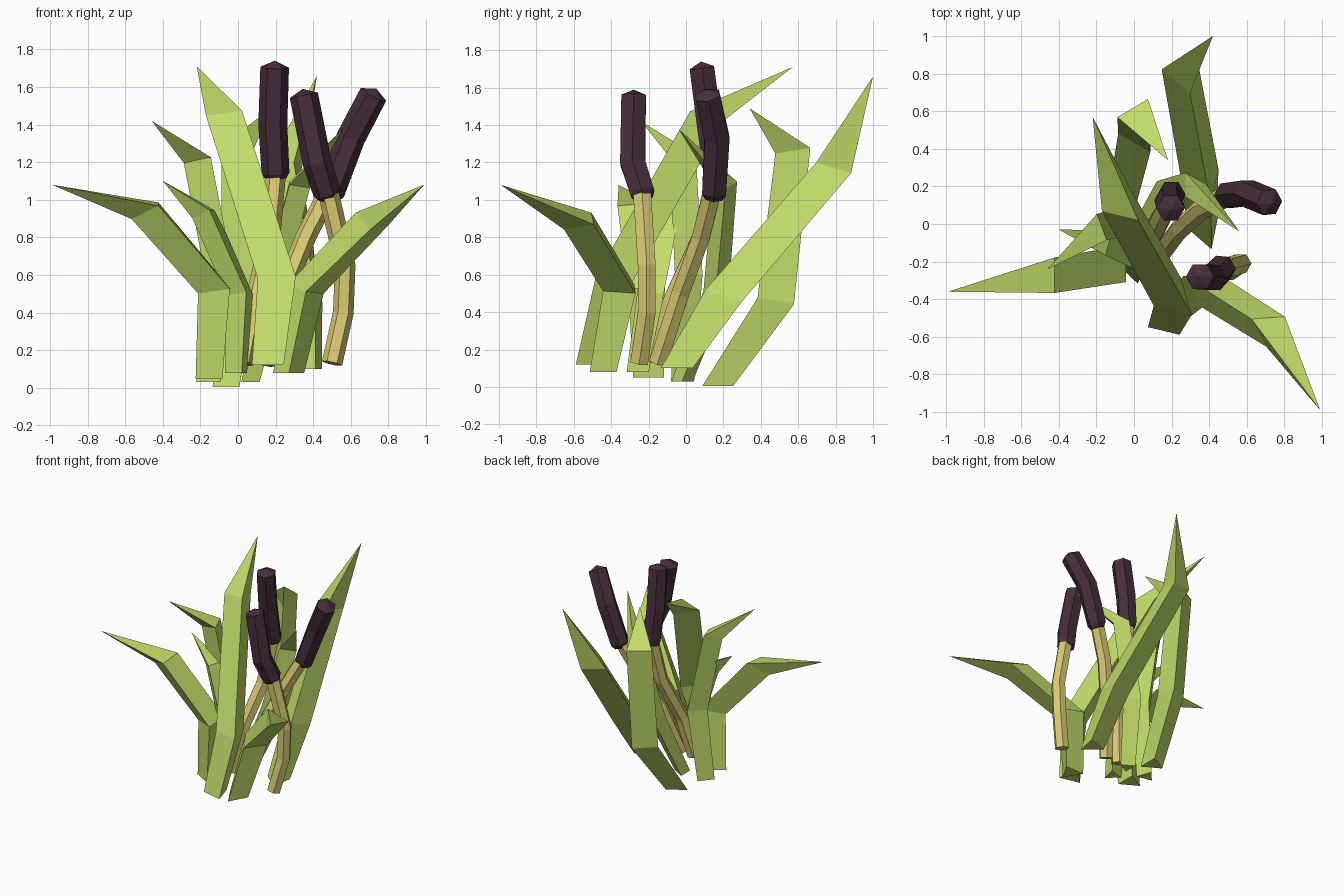
import bpy, bmesh, math
from mathutils import Vector

if "Cube" in bpy.data.objects:
    bpy.data.objects.remove(bpy.data.objects["Cube"])


def material(name, rgb):
    m = bpy.data.materials.new(name)
    m.diffuse_color = (*rgb, 1)
    m.use_nodes = True
    m.node_tree.nodes["Principled BSDF"].inputs["Base Color"].default_value = m.diffuse_color
    return m


GREEN = material("leaf green", (0.54, 0.72, 0.145))
STRAW = material("stem straw", (0.70, 0.60, 0.175))
PLUM = material("seed head plum", (0.064, 0.027, 0.045))
UP = Vector((0, 0, 1))


def tube(name, pts, radii, sides, mat, hint=(1, 0, 0), upright=0.0):
    """Sweep a polygon ring along pts; a zero radius makes a point.
    hint aims the first corner, upright tips the rings towards level."""
    pts = [Vector(p) for p in pts]
    hint = Vector(hint)
    bm = bmesh.new()
    rings = []
    last = len(pts) - 1
    for i, (p, r) in enumerate(zip(pts, radii)):
        if r == 0:
            rings.append([bm.verts.new(p)])
            continue
        a = (p - pts[i - 1]).normalized() if i else Vector()
        b = (pts[i + 1] - p).normalized() if i < last else Vector()
        n = (a + b).normalized()
        if upright:
            n = UP if i == 0 else (n + UP * upright).normalized()
        u = (hint - n * hint.dot(n)).normalized()
        v = n.cross(u)
        ring = []
        for k in range(sides):
            t = 2 * math.pi * k / sides
            ring.append(bm.verts.new(p + (u * math.cos(t) + v * math.sin(t)) * r))
        rings.append(ring)
    for lo, hi in zip(rings, rings[1:]):
        for k in range(sides):
            j = (k + 1) % sides
            if len(hi) == 1:
                bm.faces.new((lo[k], lo[j], hi[0]))
            else:
                bm.faces.new((lo[k], lo[j], hi[j], hi[k]))
    if len(rings[0]) > 1:
        bm.faces.new(rings[0][::-1])
    if len(rings[-1]) > 1:
        bm.faces.new(rings[-1])
    bmesh.ops.recalc_face_normals(bm, faces=bm.faces)
    me = bpy.data.meshes.new(name)
    bm.to_mesh(me)
    bm.free()
    me.materials.append(mat)
    ob = bpy.data.objects.new(name, me)
    bpy.context.collection.objects.link(ob)
    return ob


# three-sided leaves: base, two bends, tip; then ridge direction, size, ring levelness
leaves = {
    "leaf_left": ([(-.13, -.2, .05), (-.1, -.21, .52), (-.47, -.27, .95), (-.99, -.36, 1.08)], (-1, 0, 0), .95, 1),
    "leaf_front_right": ([(.27, -.42, .08), (.36, -.33, .52), (.71, -.55, .88), (.99, -.99, 1.08)], (-.8, .45, .3), .95, 1),
    "leaf_front_tall": ([(.17, -.52, .12), (.22, -.4, .58), (-.06, .1, 1.45), (-.22, .57, 1.71)], (.23, .97, 0), 1, 2.5),
    "leaf_back": ([(.38, -.04, .1), (.37, .21, .48), (.26, .80, 1.17), (.42, 1.0, 1.66)], (-1, .2, 0), 1, 1),
    "leaf_back_hooked": ([(-.04, .17, .005), (.03, .48, .46), (.02, .57, 1.27), (.18, .34, 1.49)], (-1, 0, 0), .95, 1),
    "leaf_back_left": ([(-.15, -.03, .03), (-.09, .0, .6), (-.21, -.03, 1.22), (-.46, -.24, 1.42)], (.2, 1, 0), .75, 1),
    "leaf_inner_left": ([(.0, -.25, .08), (.02, -.18, .5), (-.17, -.09, .93), (-.4, -.03, 1.1)], (.3, -1, 0), .7, 1),
    "leaf_inner_right": ([(.05, -.02, .03), (.16, .16, .5), (.31, .21, 1.08), (.56, -.04, 1.38)], (1, 0, 0), .65, 1),
}
for name, (pts, ridge, s, level) in leaves.items():
    tube(name, pts, [.1 * s, .12 * s, .115 * s, 0], 3, GREEN, ridge, level)

# six-sided stems, each topped by a bent seed head
reeds = {
    "middle": ([(.03, -.15, .13), (.09, -.08, .45), (.17, .08, .8), (.2, .16, 1.14)],
               [(.2, .16, 1.13), (.185, .125, 1.4), (.195, .085, 1.705)]),
    "right": ([(.15, -.15, .13), (.24, -.03, .5), (.36, .08, .8), (.48, .14, 1.04)],
              [(.49, .15, 1.03), (.6, .165, 1.33), (.72, .115, 1.56)]),
    "front": ([(.5, -.25, .13), (.56, -.21, .4), (.57, -.21, .65), (.48, -.235, 1.04)],
              [(.475, -.23, 1.03), (.42, -.285, 1.2), (.35, -.28, 1.555)]),
}
for name, (stem, head) in reeds.items():
    tube("stem_" + name, stem, [.055] * 4, 6, STRAW)
    a, b, c = (Vector(p) for p in head)
    first, final = (b - a).normalized(), (c - b).normalized()
    path = [a - first * .025, a + first * .01, b, c, c + final * .035]
    tube("seed_head_" + name, path, [.052, .074, .077, .076, 0], 6, PLUM)
